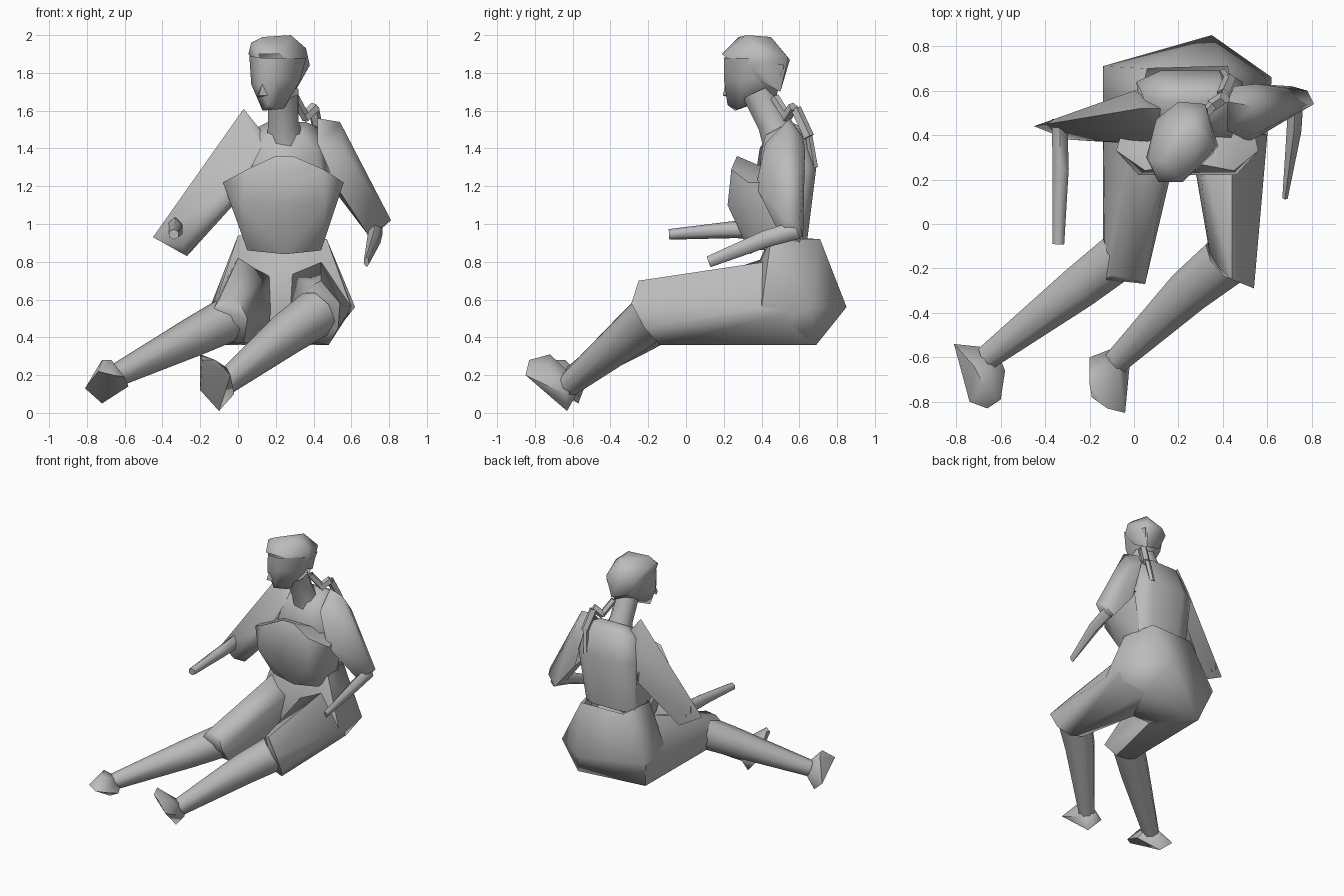
import bpy, bmesh, math
from mathutils import Vector

grey = bpy.data.materials.new("plain grey")
grey.diffuse_color = (0.5, 0.5, 0.5, 1)


def finish(name, bm, angle=45):
    bmesh.ops.recalc_face_normals(bm, faces=bm.faces)
    me = bpy.data.meshes.new(name)
    bm.to_mesh(me)
    bm.free()
    me.materials.append(grey)
    ob = bpy.data.objects.new(name, me)
    bpy.context.collection.objects.link(ob)
    bpy.ops.object.select_all(action='DESELECT')
    ob.select_set(True)
    bpy.context.view_layer.objects.active = ob
    bpy.ops.object.shade_smooth_by_angle(angle=math.radians(angle))
    return ob


def hull(name, pts, angle=60, open_dirs=()):
    """Faceted solid wrapped around corner points, opened where another part covers it."""
    bm = bmesh.new()
    for p in pts:
        bm.verts.new(p)
    r = bmesh.ops.convex_hull(bm, input=bm.verts)
    junk = {g for g in r["geom_interior"] + r["geom_unused"]
            if isinstance(g, bmesh.types.BMVert)}
    bmesh.ops.delete(bm, geom=list(junk), context='VERTS')
    bmesh.ops.recalc_face_normals(bm, faces=bm.faces)
    bm.normal_update()
    hidden = [f for f in bm.faces if any(f.normal.dot(Vector(d)) > 0.85 for d in open_dirs)]
    bmesh.ops.delete(bm, geom=hidden, context='FACES')
    return finish(name, bm, angle)


def tube(name, rings, sides=8, angle=65, cap_end=False):
    """Loft of ellipses: each ring is (centre, side radius, up radius)."""
    bm = bmesh.new()
    axis = (Vector(rings[-1][0]) - Vector(rings[0][0])).normalized()
    side = axis.cross(Vector((0, 0, 1)))
    side = side.normalized() if side.length > 0.05 else Vector((1, 0, 0))
    up = side.cross(axis)
    loops = []
    for c, ra, rb in rings:
        loops.append([bm.verts.new(Vector(c) + side * ra * math.cos(a) + up * rb * math.sin(a))
                      for a in (2 * math.pi * (i + 0.5) / sides for i in range(sides))])
    for a, b in zip(loops, loops[1:]):
        for i in range(sides):
            j = (i + 1) % sides
            bm.faces.new((a[i], a[j], b[j], b[i]))
    if cap_end:
        bm.faces.new(loops[-1])
    return finish(name, bm, angle)


UP, BACK = (0, 0, 1), (0, 1, 0)

# Pelvis and thighs
hull("pelvis", [(0, .45, .94), (.47, .45, .92), (.06, .70, .92), (.42, .71, .92),
                (-.14, .71, .58), (.62, .66, .56), (-.13, .42, .55), (.60, .40, .56),
                (.35, .85, .56), (-.08, .62, .36), (.46, .69, .36), (-.02, .35, .37),
                (.46, .35, .37), (.08, .41, .83), (.42, .41, .83), (.23, .24, .48)],
     open_dirs=[UP])
hull("right_thigh", [(-.14, .70, .57), (-.08, .62, .36), (0, .42, .82), (.17, .24, .50),
                     (.15, .35, .37), (.18, .42, .74), (-.13, -.25, .55), (-.10, -.23, .60),
                     (0, -.25, .60), (.05, -.27, .50), (.03, -.16, .37), (-.10, -.14, .37),
                     (-.14, -.20, .45)], open_dirs=[BACK])
hull("left_thigh", [(.61, .66, .56), (.46, .66, .36), (.44, .42, .80), (.28, .22, .50),
                    (.30, .35, .37), (.28, .42, .74), (.60, .40, .56), (.34, -.13, .58),
                    (.38, -.20, .67), (.44, -.25, .70), (.54, -.29, .58), (.53, -.22, .45),
                    (.48, -.14, .36), (.38, -.12, .38)], open_dirs=[BACK])

# Lower legs and feet
tube("right_shin", [((-.06, -.14, .49), .115, .12), ((-.24, -.28, .40), .105, .105),
                    ((-.66, -.60, .19), .06, .06)])
tube("left_shin", [((.42, -.16, .53), .125, .13), ((.26, -.29, .42), .11, .115),
                   ((-.08, -.62, .15), .06, .065)])
hull("right_foot", [(-.72, -.64, .28), (-.81, -.54, .13), (-.72, -.57, .05), (-.58, -.66, .14),
                    (-.62, -.56, .20), (-.74, -.80, .22), (-.66, -.83, .20), (-.60, -.79, .19),
                    (-.67, -.74, .28)])
hull("left_foot", [(-.20, -.72, .31), (-.20, -.60, .12), (-.10, -.63, .01), (-.02, -.64, .10),
                   (-.07, -.55, .15), (-.12, -.83, .28), (-.04, -.85, .20), (-.06, -.72, .24),
                   (-.19, -.78, .28)])

# Torso: fitted bodice, upper chest and back
hull("bodice", [(.20, .27, 1.36), (.29, .27, 1.36), (-.08, .33, 1.22), (.56, .33, 1.22),
                (.05, .24, 1.29), (.45, .24, 1.29), (.02, .22, 1.10), (.46, .22, 1.10),
                (.05, .37, .86), (.44, .37, .86), (.25, .34, .84), (.05, .60, .88),
                (.44, .60, .88), (0, .60, 1.22), (.5, .60, 1.22)],
     open_dirs=[BACK, (0, 0, -1)])
hull("chest", [(.03, .60, .90), (.45, .60, .90), (.14, .64, .90), (.36, .64, .90),
               (.01, .64, 1.30), (.49, .64, 1.30), (.12, .69, 1.30), (.40, .69, 1.30),
               (.04, .58, 1.48), (.45, .58, 1.50), (.14, .63, 1.51), (.36, .63, 1.51),
               (.10, .40, 1.38), (.42, .40, 1.38), (.16, .42, 1.47), (.34, .42, 1.47),
               (.16, .55, 1.54), (.36, .55, 1.54), (.05, .38, 1.2), (.45, .38, 1.2)], 75,
     open_dirs=[(0, 0, -1)])

# Sleeves
hull("right_sleeve", [(.03, .52, 1.61), (.15, .52, 1.46), (.12, .39, 1.40), (.02, .36, 1.20),
                      (0, .60, 1.40), (.02, .59, 1.15), (-.10, .37, 1.15), (-.45, .44, .93),
                      (-.30, .38, .88), (-.27, .47, .83), (-.20, .41, .92), (-.30, .48, .95)],
     75, open_dirs=[(1, 0, 0)])
hull("left_sleeve", [(.42, .55, 1.56), (.54, .53, 1.54), (.42, .42, 1.43), (.56, .41, 1.38),
                     (.52, .37, 1.20), (.53, .62, 1.15), (.55, .63, 1.40), (.81, .54, 1.02),
                     (.69, .50, .94), (.71, .62, .93), (.78, .60, 1.0), (.45, .62, 1.46)],
     75, open_dirs=[(-1, 0, 0)])

# Forearms ending at the wrists
tube("right_forearm", [((-.335, .47, .98), .04, .06), ((-.33, .25, .97), .042, .045),
                       ((-.34, -.09, .945), .03, .028)], 6, cap_end=True)
tube("left_forearm", [((.73, .59, .97), .04, .05), ((.72, .42, .92), .038, .045),
                      ((.68, .12, .80), .014, .03)], 6, cap_end=True)

# Neck and head, turned slightly to its right
tube("neck", [((.25, .50, 1.43), .11, .10), ((.24, .46, 1.53), .085, .085),
              ((.24, .38, 1.70), .085, .09)])
hull("head", [(.13, .26, 1.60), (.24, .28, 1.61), (.16, .22, 1.63), (.07, .28, 1.74),
              (.11, .21, 1.74), (.20, .20, 1.77), (.06, .30, 1.89), (.12, .20, 1.88),
              (.23, .20, 1.88), (.33, .30, 1.76), (.36, .32, 1.88), (.29, .48, 1.68),
              (.33, .52, 1.84), (.14, .46, 1.74), (.10, .44, 1.88)], 75, open_dirs=[UP])
hull("nose", [(.13, .21, 1.75), (.11, .195, 1.68), (.16, .215, 1.68), (.10, .23, 1.67)])

# Hair cap and loose plait over the left shoulder
hull("hair", [(.055, .30, 1.90), (.11, .19, 1.90), (.22, .19, 1.90), (.07, .28, 1.96),
              (.13, .28, 1.99), (.28, .32, 2.0), (.26, .45, 1.99), (.38, .35, 1.84),
              (.36, .36, 1.93), (.32, .54, 1.88), (.20, .55, 1.87), (.10, .47, 1.88),
              (.30, .50, 1.70), (.17, .48, 1.74), (.33, .40, 1.75)], 60,
     open_dirs=[(0, -.45, -.89)])
for i, (a, b, r) in enumerate([((.30, .47, 1.67), (.36, .54, 1.56), .025),
                               ((.35, .53, 1.56), (.41, .57, 1.62), .03),
                               ((.40, .58, 1.61), (.43, .65, 1.46), .03),
                               ((.42, .65, 1.47), (.40, .68, 1.30), .02)]):
    tube(f"plait_{i + 1}", [(a, r, r), (b, r, r)], 5, cap_end=True)
